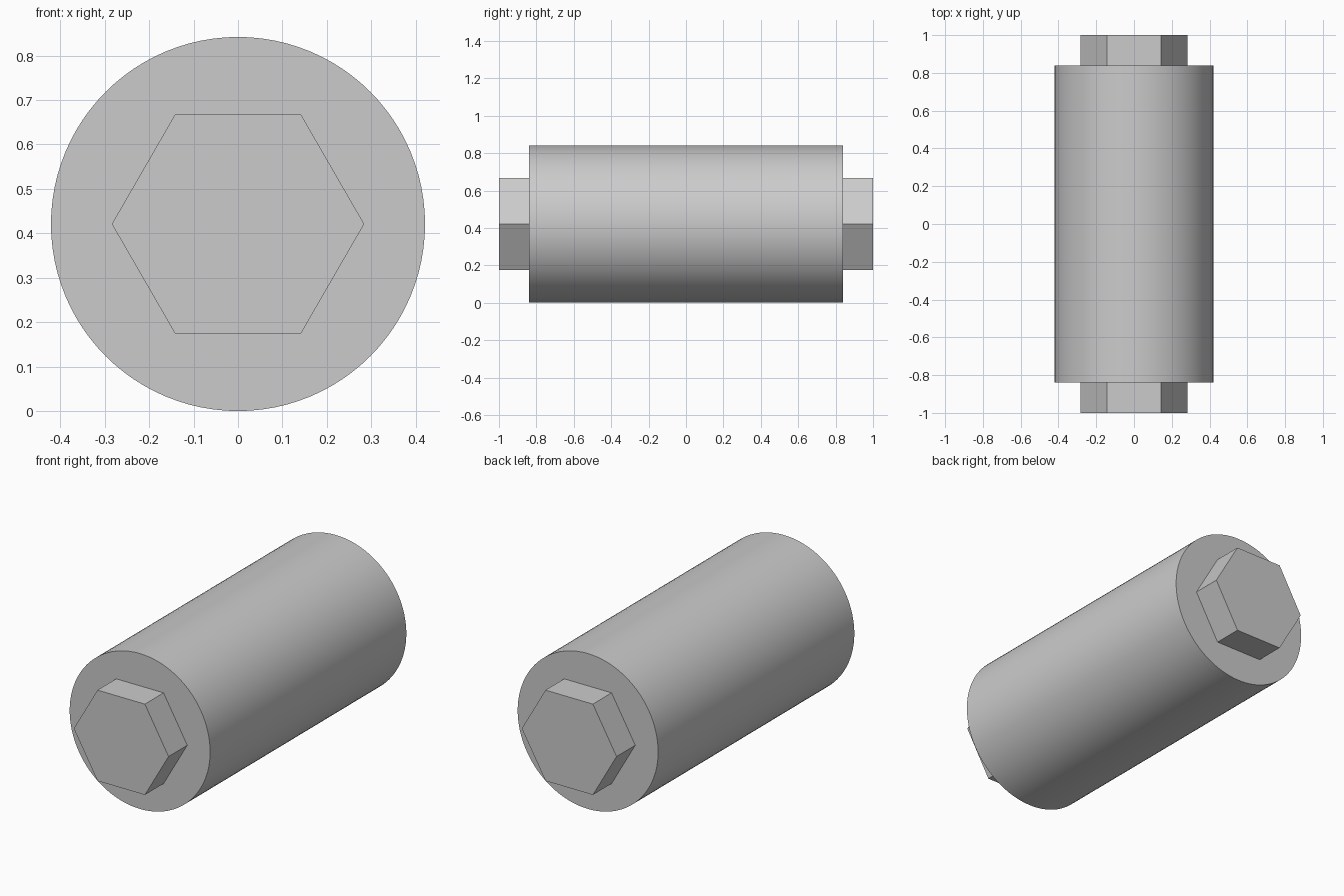
import bpy, bmesh, math

RADIUS = 0.421      # barrel radius, also the height of the axis
BARREL_END = 0.84   # barrel half length
HEX_RADIUS = 0.284

cube = bpy.data.objects.get("Cube")
if cube:
    bpy.data.objects.remove(cube, do_unlink=True)

metal = bpy.data.materials.new("light grey metal")
metal.use_nodes = True
grey = (0.6, 0.6, 0.6, 1.0)
metal.diffuse_color = grey
metal.node_tree.nodes["Principled BSDF"].inputs["Base Color"].default_value = grey


def prism(name, sides, radius, y0, y1):
    """Regular prism along y, with its first corner on +x."""
    bm = bmesh.new()
    angles = [math.tau * i / sides for i in range(sides)]
    ends = [[bm.verts.new((radius * math.cos(a), y, RADIUS + radius * math.sin(a)))
             for a in angles] for y in (y0, y1)]
    for ring in ends:
        bm.faces.new(ring)
    for i in range(sides):
        j = (i + 1) % sides
        bm.faces.new((ends[0][i], ends[0][j], ends[1][j], ends[1][i]))
    bmesh.ops.recalc_face_normals(bm, faces=bm.faces)
    mesh = bpy.data.meshes.new(name)
    bm.to_mesh(mesh)
    bm.free()
    mesh.materials.append(metal)
    obj = bpy.data.objects.new(name, mesh)
    bpy.context.collection.objects.link(obj)
    return obj


# Round barrel, smooth around its side with sharp rims
barrel = prism("barrel", 96, RADIUS, -BARREL_END, BARREL_END)
bpy.ops.object.select_all(action="DESELECT")
barrel.select_set(True)
bpy.context.view_layer.objects.active = barrel
bpy.ops.object.shade_smooth_by_angle(angle=math.radians(30))

# Hexagonal stubs at both ends
prism("front_hex_stub", 6, HEX_RADIUS, -1.0, -BARREL_END)
prism("back_hex_stub", 6, HEX_RADIUS, BARREL_END, 1.0)
